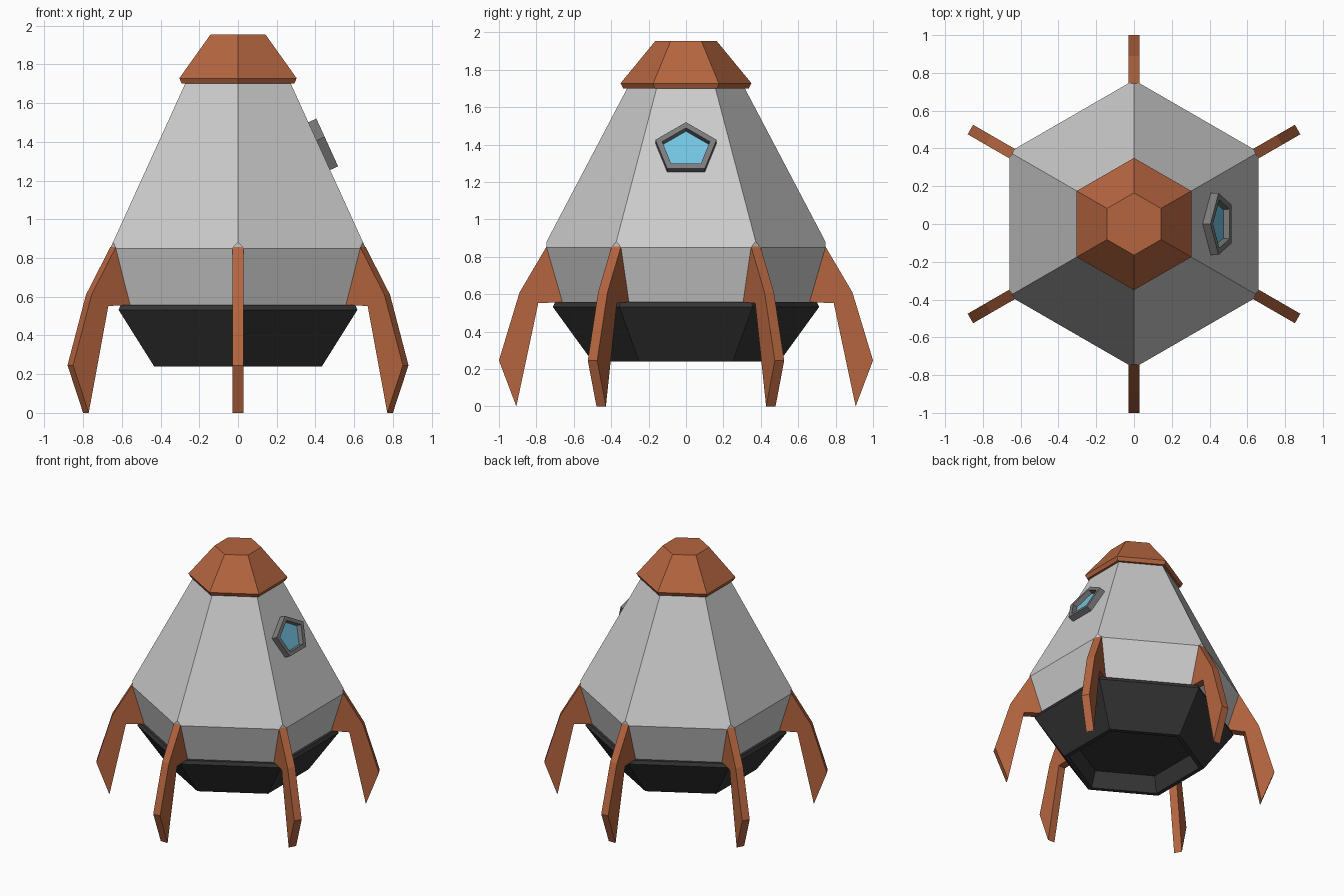
import bpy, bmesh
from math import sin, cos, tau, radians, atan
from mathutils import Vector, Matrix

if "Cube" in bpy.data.objects:
    bpy.data.objects.remove(bpy.data.objects["Cube"])


def material(name, rgb):
    m = bpy.data.materials.new(name)
    m.diffuse_color = (*rgb, 1)
    m.use_nodes = True
    m.node_tree.nodes["Principled BSDF"].inputs["Base Color"].default_value = m.diffuse_color
    return m


def finish(bm, name, mat=None):
    bmesh.ops.recalc_face_normals(bm, faces=bm.faces[:])
    me = bpy.data.meshes.new(name)
    bm.to_mesh(me)
    bm.free()
    ob = bpy.data.objects.new(name, me)
    bpy.context.collection.objects.link(ob)
    if mat:
        me.materials.append(mat)
    return ob


def stacked(rings, sides=6, squash=1.0, loop=False):
    """Join polygon rings (radius, z), corners starting on +y; cap the ends or close the loop."""
    bm = bmesh.new()
    vs = [[bm.verts.new((r * cos(tau * (k / sides + .25)),
                         r * squash * sin(tau * (k / sides + .25)), z))
           for k in range(sides)] for r, z in rings]
    pairs = list(zip(vs, vs[1:])) + ([(vs[-1], vs[0])] if loop else [])
    for a, b in pairs:
        for k in range(sides):
            j = (k + 1) % sides
            bm.faces.new((a[k], a[j], b[j], b[k]))
    if not loop:
        bm.faces.new(vs[0])
        bm.faces.new(vs[-1])
    return bm


rust = material("rust", (0.46, 0.13, 0.05))
dark = material("dark", (0.035, 0.035, 0.035))
frame_grey = material("frame_grey", (0.2, 0.2, 0.2))
blue = material("blue_glass", (0.17, 0.55, 0.75))
directions = [radians(90 + 60 * k) for k in range(6)]

# Hull, with its widest corners cut flat where the fins attach
hull = stacked([(.677, .557), (.762, .85), (.315, 1.70)])
for a in directions:
    n = Vector((cos(a), sin(a), 0))
    cut = bmesh.ops.bisect_plane(hull, geom=hull.verts[:] + hull.edges[:] + hull.faces[:],
                                 plane_co=n * .745, plane_no=n, clear_outer=True)
    bmesh.ops.contextual_create(
        hull, geom=[e for e in cut["geom_cut"] if isinstance(e, bmesh.types.BMEdge)])
finish(hull, "hull")

# Nose cap
finish(stacked([(.335, 1.70), (.35, 1.728), (.165, 1.953)]), "nose_cap", rust)

# Engine base with a recessed underside
finish(stacked([(.70, .558), (.712, .532), (.50, .24), (.465, .24), (.425, .36)]),
       "engine_base", dark)

# Six landing fins
profile = [(.70, .80), (.745, .856), (.89, .61), (1.0, .246), (.907, 0),
           (.782, .54), (.79, .552), (.655, .558)]
profile.pop(5)
for i, a in enumerate(directions):
    bm = bmesh.new()
    sides = [[bm.verts.new((r, t, z)) for r, z in profile] for t in (-.029, .029)]
    for s in sides:
        bm.faces.new(s)
    for k in range(len(profile)):
        j = (k + 1) % len(profile)
        bm.faces.new((sides[0][k], sides[0][j], sides[1][j], sides[1][k]))
    fin = finish(bm, f"landing_fin_{i + 1}", rust)
    fin.rotation_euler.z = a

# Pentagonal window lying on the sloped +x side
tilt = atan(.4555)
normal = Vector((cos(tilt), 0, sin(tilt)))
up = Vector((-sin(tilt), 0, cos(tilt)))
side = up.cross(normal)
place = Matrix.Translation((.424, 0, 1.364)) @ Matrix((side, up, normal)).transposed().to_4x4()
frame = finish(stacked([(.172, -.01), (.172, .047), (.134, .047), (.126, -.01)],
                       5, .87, loop=True), "window_frame", frame_grey)
glass = finish(stacked([(.13, -.01), (.13, .012)], 5, .87), "window_glass", blue)
frame.matrix_world = place
glass.matrix_world = place
